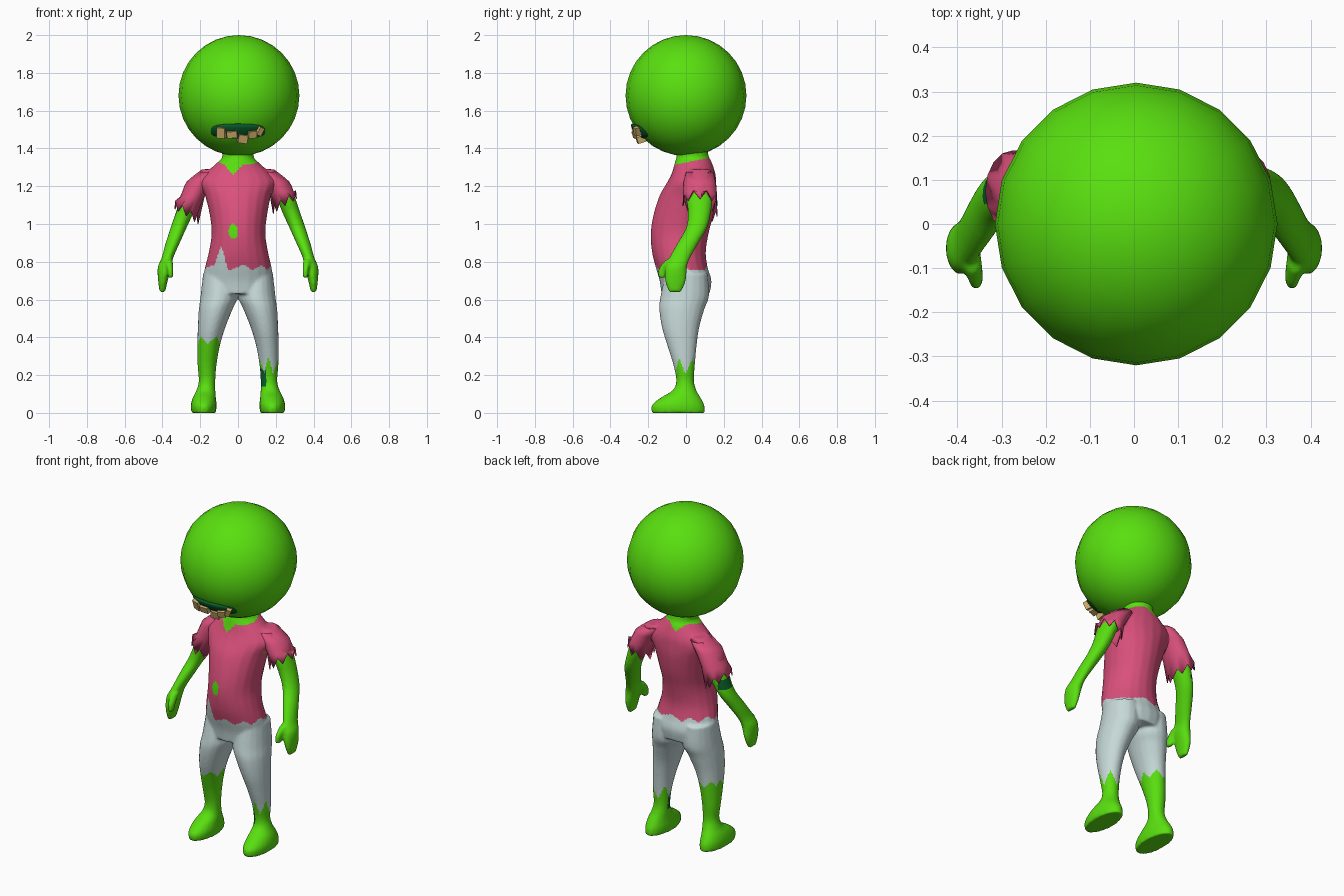
import bpy, bmesh, math
from mathutils import Matrix, Vector

if "Cube" in bpy.data.objects:
    bpy.data.objects.remove(bpy.data.objects["Cube"])


def material(name, rgb):
    m = bpy.data.materials.new(name)
    m.diffuse_color = (*rgb, 1)
    m.use_nodes = True
    m.node_tree.nodes["Principled BSDF"].inputs["Base Color"].default_value = m.diffuse_color
    return m


SKIN, SHIRT, PANTS, DARK, TOOTH = range(5)
MATS = [material("green skin", (0.10, 0.74, 0.005)),
        material("pink shirt", (0.70, 0.08, 0.20)),
        material("pale trousers", (0.56, 0.69, 0.68)),
        material("dark green", (0.003, 0.12, 0.025)),
        material("tan teeth", (0.62, 0.42, 0.14))]


def finish(bm, name, mats, angle=None):
    bmesh.ops.recalc_face_normals(bm, faces=bm.faces)
    me = bpy.data.meshes.new(name)
    bm.to_mesh(me)
    bm.free()
    ob = bpy.data.objects.new(name, me)
    bpy.context.collection.objects.link(ob)
    for i in mats:
        me.materials.append(MATS[i])
    if angle:
        bpy.context.view_layer.objects.active = ob
        bpy.ops.object.select_all(action='DESELECT')
        ob.select_set(True)
        bpy.ops.object.shade_smooth_by_angle(angle=math.radians(angle))
    return ob


def smooth_sections(secs, steps=4):
    """Catmull-Rom interpolation between cross-sections."""
    pts = [secs[0]] + list(secs) + [secs[-1]]
    out = []
    for a, b, c, d in zip(pts, pts[1:], pts[2:], pts[3:]):
        for k in range(steps):
            t = k / steps
            out.append([0.5 * (2 * q + (r - p) * t + (2 * p - 5 * q + 4 * r - s) * t * t
                               + (3 * q - p - 3 * r + s) * t ** 3)
                        for p, q, r, s in zip(a, b, c, d)])
    return out + [list(secs[-1])]


def loft(bm, secs, side=1, n=20, caps=True, jag=None):
    """Skin elliptical sections given as (z, x0, x1, y0, y1)."""
    rings = []
    for j, (z, x0, x1, y0, y1) in enumerate(secs):
        ring = []
        for i in range(n):
            a = 2 * math.pi * i / n
            dz = jag(i, a) if jag and j == len(secs) - 1 else 0
            ring.append(bm.verts.new((side * ((x0 + x1) / 2 + (x1 - x0) / 2 * math.cos(a)),
                                      (y0 + y1) / 2 + (y1 - y0) / 2 * math.sin(a), z + dz)))
        rings.append(ring)
    for r, s in zip(rings, rings[1:]):
        for i in range(n):
            bm.faces.new((r[i], r[(i + 1) % n], s[(i + 1) % n], s[i]))
    if caps:
        bm.faces.new(rings[0])
        bm.faces.new(rings[-1])


TORSO = [(1.43, -.10, .10, -.05, .11), (1.36, -.083, .083, -.05, .12),
         (1.33, -.105, .105, -.058, .135), (1.27, -.17, .17, -.075, .155),
         (1.22, -.20, .20, -.10, .16), (1.15, -.175, .175, -.14, .16),
         (1.05, -.15, .155, -.172, .145), (.95, -.14, .145, -.187, .12),
         (.85, -.155, .16, -.18, .105), (.77, -.175, .178, -.16, .115),
         (.70, -.185, .185, -.14, .135), (.63, -.17, .17, -.13, .125)]
LEG = [(.74, .01, .185, -.11, .115), (.62, .0, .198, -.135, .122),
       (.55, .028, .207, -.142, .098), (.45, .068, .213, -.127, .07),
       (.35, .097, .215, -.097, .056), (.25, .114, .214, -.066, .047),
       (.17, .12, .208, -.052, .042), (.12, .12, .22, -.07, .055),
       (.08, .117, .24, -.135, .078), (.04, .113, .25, -.182, .098),
       (0, .117, .247, -.182, .102)]
ARM = [(1.29, .10, .19, .02, .13), (1.22, .13, .275, .0, .145),
       (1.14, .20, .303, .0, .142), (1.06, .235, .33, .01, .132),
       (.98, .272, .357, .0, .112), (.90, .308, .383, -.045, .067),
       (.82, .343, .405, -.09, .022), (.77, .352, .425, -.11, .005),
       (.70, .372, .423, -.112, .0), (.64, .385, .415, -.09, -.025)]
THUMB = [(.81, .345, .39, -.11, -.04), (.76, .342, .376, -.146, -.09),
         (.715, .344, .37, -.145, -.105)]

# Body: overlapping lofts fused into one skin
bm = bmesh.new()
loft(bm, smooth_sections(TORSO))
for s in (-1, 1):
    for part in (LEG, ARM, THUMB):
        loft(bm, smooth_sections(part), s)
body = finish(bm, "body", [SKIN])
mod = body.modifiers.new("fuse", 'REMESH')
mod.mode, mod.voxel_size = 'VOXEL', 0.008
mod = body.modifiers.new("soften", 'SMOOTH')
mod.factor, mod.iterations = 0.5, 5
bpy.context.view_layer.objects.active = body
for m in ("fuse", "soften"):
    bpy.ops.object.modifier_apply(modifier=m)
me = body.data
me.materials.clear()
for m in MATS[:4]:
    me.materials.append(m)


def tri(t, period):
    return abs((t / period) % 1 - 0.5) * 2


def paint(p):
    """Clothing colours by height, with ragged hems and holes."""
    x, y, z = p
    if abs(x) > min(.26, .17 + max(0, 1.18 - z) * .4) and z > .6:        # arms
        if x < -.3 and 1.02 < z < 1.075 and y > .045:
            return DARK
        return SHIRT if z > (1.17 if x > 0 else 1.12) else SKIN
    if z > 1.326 + .2 * y - max(0, .05 - abs(x + .025)):                 # neck
        return SKIN
    if ((x + .025) / .025) ** 2 + ((z - .962) / .04) ** 2 < 1 and y < 0:  # belly hole
        return SKIN
    notch = max(0, .11 - 3 * abs(x + .09)) if y < 0 else 0
    if z > .755 + .03 * tri(x + y, .13) + notch:
        return SHIRT
    turn = math.atan2(y + .02, abs(x) - .16)
    hem = .21 + .08 * tri(turn + .3, 1.257) if x > 0 else .365 + .04 * tri(turn, 1.047)
    if z > hem:
        return PANTS
    return DARK if .118 < x < .148 and .14 < z < .235 and y < 0 else SKIN


for f in me.polygons:
    f.material_index = paint(f.center)
    f.use_smooth = True

# Torn sleeves
for side, drop, name in ((1, 0, "right_sleeve"), (-1, .055, "left_sleeve")):
    w = drop * .45
    bm = bmesh.new()
    loft(bm, [(1.275, .10, .205, .0, .145), (1.225, .13, .272, -.012, .157),
              (1.17 - drop / 2, .165 + w / 2, .295 + w / 2, -.015, .163),
              (1.12 - drop, .185 + w, .312 + w, -.018, .167)], side, 16, False,
         lambda i, a: .04 * math.cos(a) + (.022 if i % 2 else -.025))
    ob = finish(bm, name, [SHIRT], 50)
    sol = ob.modifiers.new("cloth", 'SOLIDIFY')
    sol.thickness = .005

# Head
HC, HR = Vector((.005, 0, 1.68)), .32
bm = bmesh.new()
bmesh.ops.create_uvsphere(bm, u_segments=20, v_segments=16, radius=HR,
                          matrix=Matrix.Translation(HC))
finish(bm, "head", [SKIN], 60)


def face_y(x, z):
    return -math.sqrt(HR ** 2 - (x - HC.x) ** 2 - (z - HC.z) ** 2)


# Mouth: rounded pad wrapped on the head
bm = bmesh.new()
bmesh.ops.create_uvsphere(bm, u_segments=24, v_segments=12, radius=1)
for v in bm.verts:
    u = v.co.copy()
    x = .145 * math.copysign(abs(u.x) ** .7, u.x)
    z = 1.492 + .039 * math.copysign(abs(u.z) ** .7, u.z)
    v.co = (x, face_y(x, z) + .018 * u.y, z)
finish(bm, "mouth", [DARK], 60)

# Crooked teeth
for i, (x, z, w, h, roll) in enumerate(((-.085, 1.487, .045, .058, 5),
                                        (-.03, 1.478, .055, .036, -4),
                                        (.025, 1.455, .05, .045, 8),
                                        (.073, 1.478, .045, .038, -6),
                                        (.112, 1.495, .028, .045, 20))):
    bm = bmesh.new()
    bmesh.ops.create_cube(bm, size=1)
    y = face_y(x, z)
    bm.transform(Matrix.Translation((x, y - .014, z))
                 @ Matrix.Rotation(math.atan2(x, -y), 4, 'Z')
                 @ Matrix.Rotation(math.radians(18), 4, 'X')
                 @ Matrix.Rotation(math.radians(roll), 4, 'Y')
                 @ Matrix.Diagonal((w, .045, h, 1)))
    finish(bm, f"tooth_{i + 1}", [TOOTH])
